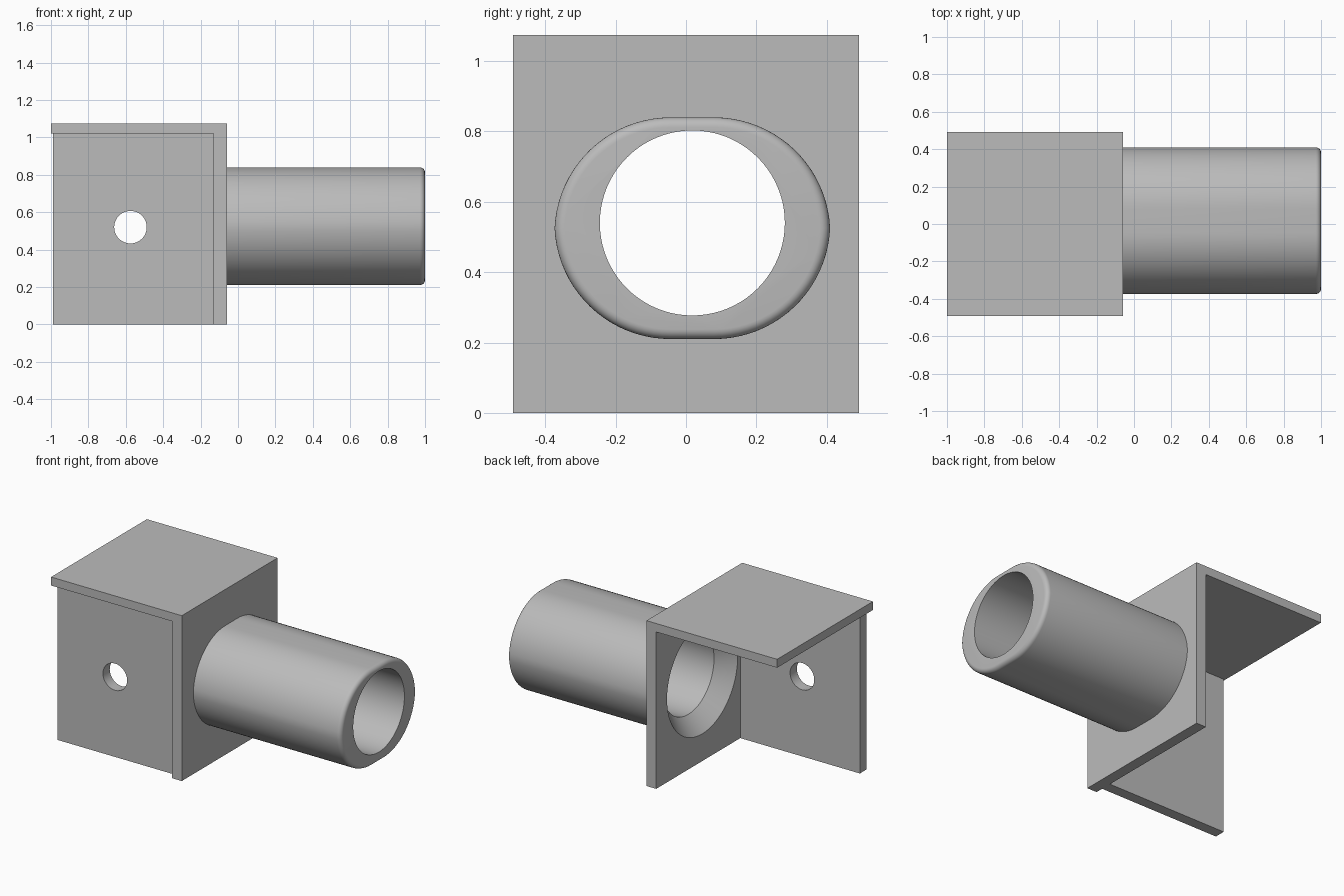
import bpy, bmesh
from math import sin, cos, pi, asin

cube = bpy.data.objects.get("Cube")
if cube:
    bpy.data.objects.remove(cube, do_unlink=True)

grey = bpy.data.materials.new("plain grey")
grey.use_nodes = True
GREY = (0.5, 0.5, 0.5, 1)
grey.diffuse_color = GREY
grey.node_tree.nodes["Principled BSDF"].inputs["Base Color"].default_value = GREY


def loft(name, rings):
    """Skin a list of equal-length point rings and cap both ends."""
    bm = bmesh.new()
    loops = [[bm.verts.new(p) for p in ring] for ring in rings]
    n = len(loops[0])
    for a, b in zip(loops, loops[1:]):
        for i in range(n):
            j = (i + 1) % n
            bm.faces.new((a[i], a[j], b[j], b[i]))
    bm.faces.new(loops[0])
    bm.faces.new(loops[-1])
    bmesh.ops.recalc_face_normals(bm, faces=bm.faces)
    mesh = bpy.data.meshes.new(name)
    bm.to_mesh(mesh)
    bm.free()
    mesh.materials.append(grey)
    obj = bpy.data.objects.new(name, mesh)
    bpy.context.collection.objects.link(obj)
    return obj


def combine(obj, other, operation):
    """Apply a boolean and discard the helper."""
    bpy.context.view_layer.objects.active = obj
    mod = obj.modifiers.new(operation, 'BOOLEAN')
    mod.operation, mod.object, mod.solver = operation, other, 'EXACT'
    bpy.ops.object.modifier_apply(modifier=mod.name)
    bpy.data.objects.remove(other, do_unlink=True)


def smooth(obj):
    bpy.ops.object.select_all(action='DESELECT')
    obj.select_set(True)
    bpy.context.view_layer.objects.active = obj
    bpy.ops.object.shade_smooth_by_angle(angle=pi / 6)


def circle(cx, cy, r, n):
    return [(cx + r * cos(2 * pi * i / n), cy + r * sin(2 * pi * i / n)) for i in range(n)]


MID_Y = 0.018


def tube_outline(x, inset):
    """Four equal arcs joined by short flats, slightly pointed at the sides."""
    r, flat, drop, steps = 0.33 - inset, 0.062, 0.015, 20
    start = asin(drop / r)
    quarter = [start + (pi / 2 - start) * i / steps for i in range(steps + 1)]
    pts = []
    for sy, sz, arc in ((1, 1, quarter), (-1, 1, quarter[::-1]),
                        (-1, -1, quarter), (1, -1, quarter[::-1])):
        skip = 1 if sy != sz else 0      # share the side points
        run = [(x, MID_Y + sy * (flat + r * cos(a)), 0.525 + sz * (r * sin(a) - drop))
               for a in arc]
        if sy == -1 and sz == 1 or sy == 1 and sz == -1:
            run = run[:-skip]
        pts += run
    return pts


# Top and end plates, one bent section
section = [(-1, 1.02), (-0.13, 1.02), (-0.13, 0), (-0.06, 0), (-0.06, 1.075), (-1, 1.075)]
bracket = loft("angle_bracket_with_tube",
               [[(x, y, z) for x, z in section] for y in (-0.492, 0.492)])

# Tube with a rounded outer rim
FILLET = 0.028
rim = [(1 - FILLET * (1 - sin(a)), FILLET * (1 - cos(a)))
       for a in (pi / 2 * i / 6 for i in range(7))]
tube = loft("tube", [tube_outline(x, d) for x, d in [(-0.1, 0)] + rim])
combine(bracket, tube, 'UNION')

# Round bore flaring out at the inner face
FLARE, BORE = 0.1, 0.263
stations = [(-0.2, BORE + FLARE)]
stations += [(-0.13 + FLARE * sin(a), BORE + FLARE * (1 - cos(pi / 2 - a)))
             for a in (pi / 2 * i / 10 for i in range(11))]
stations.append((1.1, BORE))
bore = loft("bore_cutter", [[(x, y, z) for y, z in circle(MID_Y, 0.54, r, 80)]
                            for x, r in stations])
combine(bracket, bore, 'DIFFERENCE')
smooth(bracket)

# Side plate with a bolt hole
corners = [(-0.99, 0), (-0.13, 0), (-0.13, 1.02), (-0.99, 1.02)]
side = loft("side_plate", [[(x, y, z) for x, z in corners] for y in (-0.442, -0.372)])
hole = loft("bolt_hole_cutter", [[(x, y, z) for x, z in circle(-0.575, 0.52, 0.087, 48)]
                                 for y in (-0.6, -0.2)])
combine(side, hole, 'DIFFERENCE')
smooth(side)
